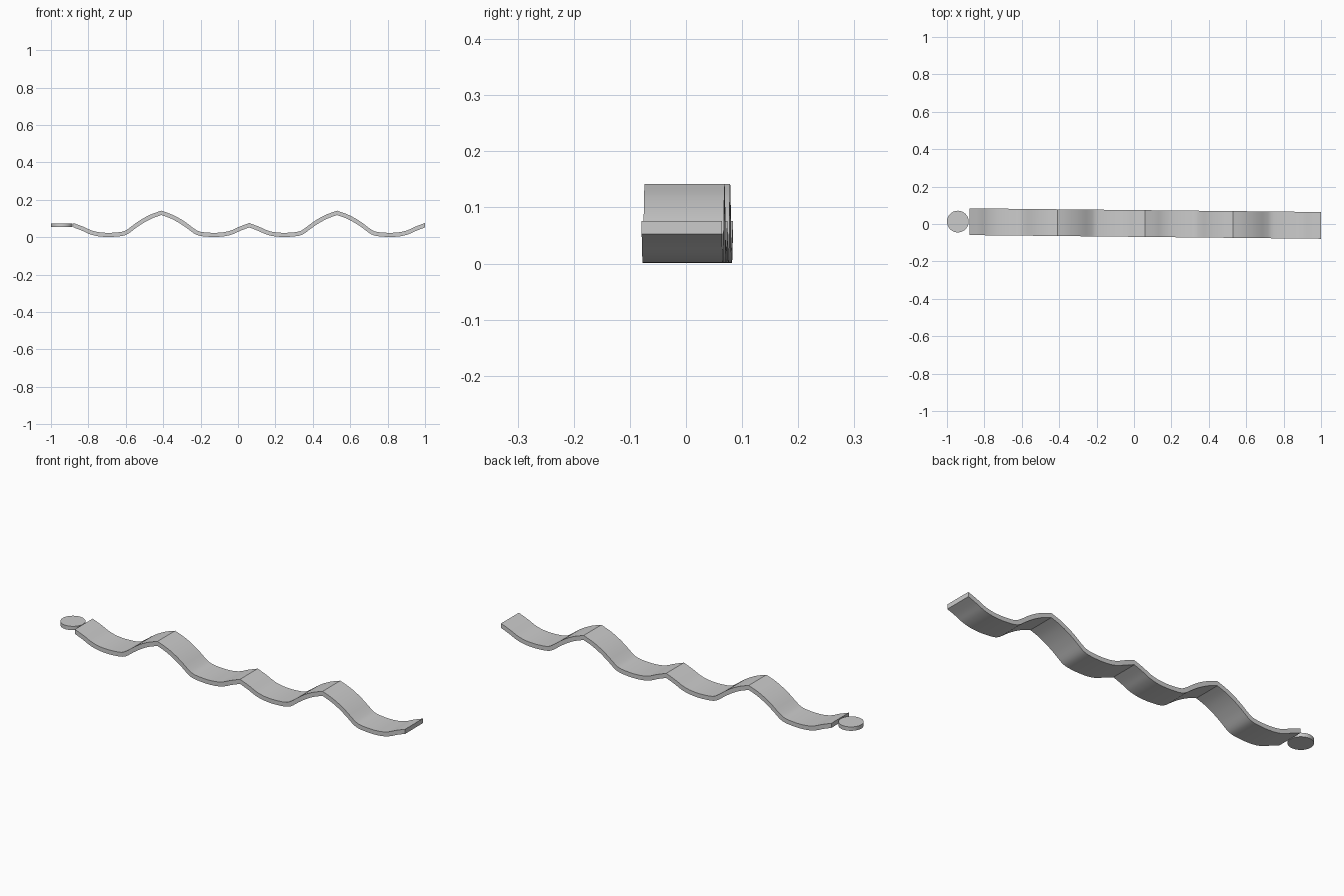
import bpy, bmesh, math

if "Cube" in bpy.data.objects:
    bpy.data.objects.remove(bpy.data.objects["Cube"])

SLOPE = -0.0105      # slight drift of the strip across y
WIDTH = 0.143
THICK = 0.022
LENGTH = 0.47
X0 = -0.88

# Centre line of one slat: (distance along, height)
PATH = [(0, .064), (.05, .045), (.09, .027), (.13, .0165), (.175, .0125), (.22, .0135),
        (.265, .019), (.295, .033), (.335, .063), (.375, .089), (.42, .112), (.47, .130)]


def smooth_path(pts, n=4):
    out = []
    for i in range(len(pts) - 1):
        p = [pts[max(0, min(len(pts) - 1, i + k))] for k in (-1, 0, 1, 2)]
        for j in range(n):
            t = j / n
            out.append(tuple(
                0.5 * (2 * b + (c - a) * t + (2 * a - 5 * b + 4 * c - d) * t * t
                       + (3 * b - a - 3 * c + d) * t ** 3)
                for a, b, c, d in zip(*p)))
    return out + [pts[-1]]


def finish(bm, name):
    bmesh.ops.recalc_face_normals(bm, faces=bm.faces)
    me = bpy.data.meshes.new(name)
    bm.to_mesh(me)
    bm.free()
    ob = bpy.data.objects.new(name, me)
    bpy.context.collection.objects.link(ob)
    bpy.ops.object.select_all(action='DESELECT')
    ob.select_set(True)
    bpy.context.view_layer.objects.active = ob
    bpy.ops.object.shade_smooth_by_angle(angle=math.radians(30))
    return ob


def slat(index):
    pts = smooth_path(PATH)
    if index % 2:
        pts = [(LENGTH - u, z) for u, z in reversed(pts)]
    bm = bmesh.new()
    rings = []
    for i, (u, z) in enumerate(pts):
        a, b = pts[max(0, i - 1)], pts[min(len(pts) - 1, i + 1)]
        slope = (b[1] - a[1]) / (b[0] - a[0])
        h = THICK / 2 * min(1.2, math.sqrt(1 + slope * slope))
        x = X0 + index * LENGTH + u
        y = SLOPE * x + 0.003
        rings.append([bm.verts.new((x, y + sy * WIDTH / 2, z + sz * h))
                      for sy, sz in ((-1, -1), (1, -1), (1, 1), (-1, 1))])
    for r, s in zip(rings, rings[1:]):
        for k in range(4):
            bm.faces.new((r[k], r[(k + 1) % 4], s[(k + 1) % 4], s[k]))
    bm.faces.new(rings[0])
    bm.faces.new(rings[-1])
    return finish(bm, f"wavy_slat_{index + 1}")


# Four slats, every other one mirrored
for i in range(4):
    slat(i)

# Round end disc
bm = bmesh.new()
bmesh.ops.create_cone(bm, cap_ends=True, segments=48, radius1=0.058, radius2=0.058, depth=0.02)
bmesh.ops.translate(bm, verts=bm.verts, vec=(-0.942, 0.013, 0.064))
finish(bm, "end_disc")
